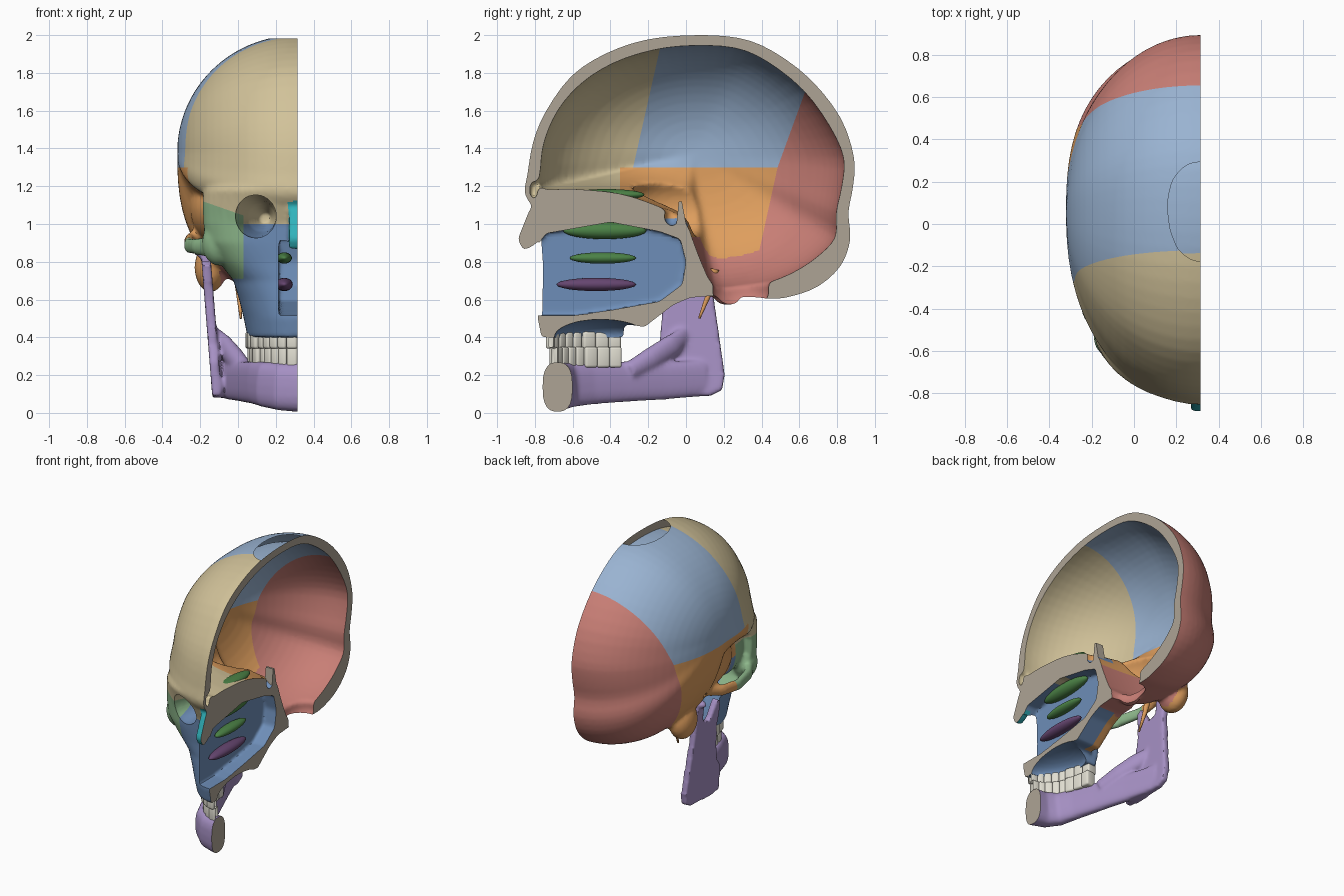
import bpy, bmesh
from math import sin, cos, pi, radians, atan2, copysign
from mathutils import Vector, Matrix

if "Cube" in bpy.data.objects:
    bpy.data.objects.remove(bpy.data.objects["Cube"])

P = 0.315  # x of the midline cut; u below is the distance sideways from it
COL = dict(frontal_bone=(.64, .54, .32), parietal_bone=(.32, .45, .64), occipital_bone=(.58, .21, .18),
           temporal_bone=(.73, .34, .11), cheek_bone=(.27, .48, .26), upper_jaw=(.155, .27, .48),
           nasal_bone=(.03, .45, .5), cut_face=(.42, .37, .30), lower_jaw=(.38, .28, .55),
           teeth=(.75, .73, .64), ethmoid=(.07, .22, .06), turbinate=(.13, .06, .16))
MAT = {}
for key, c in COL.items():
    MAT[key] = bpy.data.materials.new(key)
    MAT[key].diffuse_color = (*c, 1)


def V(u, y, z):
    return Vector((P - u, y, z))


def loft(bm, rings):
    rows = [[bm.verts.new(p) for p in r] for r in rings]
    n = len(rows[0])
    for a, b in zip(rows, rows[1:]):
        for i in range(n):
            bm.faces.new((a[i], a[(i + 1) % n], b[(i + 1) % n], b[i]))
    bm.faces.new(rows[0])
    bm.faces.new(rows[-1])


def ball(bm, u, y, z, a, b, c):
    bmesh.ops.create_uvsphere(bm, u_segments=32, v_segments=20, radius=1,
                              matrix=Matrix.Translation(V(u, y, z)) @ Matrix.Diagonal((a, b, c, 1)))


def prism(bm, prof, u0, u1, tilt=0):
    loft(bm, [[V(u + tilt * (z - .2), y, z) for y, z in prof] for u in (u0, u1)])


def tube(bm, path, power=1.0, n=20):
    pts, rings = [V(*p[:3]) for p in path], []
    for i, p in enumerate(path):
        t = (pts[min(i + 1, len(pts) - 1)] - pts[max(i - 1, 0)]).normalized()
        side = t.cross(Vector((0, 0, 1))).normalized()
        up = side.cross(t)
        ring = []
        for k in range(n):
            c, s = cos(2 * pi * k / n), sin(2 * pi * k / n)
            ring.append(pts[i] + side * p[3] * copysign(abs(c) ** power, c) + up * p[4] * copysign(abs(s) ** power, s))
        rings.append(ring)
    loft(bm, rings)


def smooth_loop(pts, steps=3):
    out, n = [], len(pts)
    for i in range(n):
        a, b, c, d = (Vector(pts[(i + k) % n]) for k in (-1, 0, 1, 2))
        for k in range(steps):
            t = k / steps
            out.append((2 * b + (c - a) * t + (2 * a - 5 * b + 4 * c - d) * t * t + (3 * b - a - 3 * c + d) * t ** 3) / 2)
    return out


def dome(bm, prof, width, start):
    cy, cz = .05, 1.38
    rings = []
    for k in range(21):
        phi = radians(start + (88 - start) * k / 20)
        ring = []
        for y, z in smooth_loop(prof):
            s = cos(phi) ** (1 - .25 * min(1, max(0, (cz - z) / .5)))
            ring.append(V(width * sin(phi), cy + (y - cy) * s, cz + (z - cz) * s))
        rings.append(ring)
    loft(bm, rings)


def make(bm, name, mat):
    if mat != "keep":
        bmesh.ops.recalc_face_normals(bm, faces=bm.faces[:])
    me = bpy.data.meshes.new(name)
    bm.to_mesh(me)
    ob = bpy.data.objects.new(name, me)
    bpy.context.collection.objects.link(ob)
    if mat in MAT:
        me.materials.append(MAT[mat])
    return ob


def fuse(bm, voxel, iterations, cutter=None):
    ob = make(bm, "work", None)
    m = ob.modifiers.new("blend", 'REMESH')
    m.mode, m.voxel_size = 'VOXEL', voxel
    m = ob.modifiers.new("soften", 'SMOOTH')
    m.factor, m.iterations = .5, iterations
    if cutter:
        m = ob.modifiers.new("hollow", 'BOOLEAN')
        m.operation, m.solver, m.object = 'DIFFERENCE', 'EXACT', cutter
    ev = ob.evaluated_get(bpy.context.evaluated_depsgraph_get())
    res = bmesh.new()
    res.from_mesh(ev.to_mesh())
    ev.to_mesh_clear()
    bpy.data.objects.remove(ob)
    return res


def bisect(bm, co, no, clear=False):
    return bmesh.ops.bisect_plane(bm, geom=bm.verts[:] + bm.edges[:] + bm.faces[:], dist=1e-5,
                                  plane_co=co, plane_no=no, clear_outer=clear)


def cut_midline(bm):
    cut = bisect(bm, (P, 0, 0), (1, 0, 0), True)["geom_cut"]
    bmesh.ops.triangle_fill(bm, use_beauty=True, edges=[e for e in cut if isinstance(e, bmesh.types.BMEdge)], normal=(1, 0, 0))


def split(bm, classify):
    bm.normal_update()
    names = []
    for f in bm.faces:
        c = f.calc_center_median()
        flat = P - c.x < .001 and abs(f.normal.x) > .95
        name = "cut_face" if flat else classify(P - c.x, c.y, c.z)
        if name not in names:
            names.append(name)
        f.material_index = names.index(name)
        f.smooth = True
    for e in bm.edges:
        e.smooth = e.calc_face_angle(0) < .75
    for i, name in enumerate(names):
        part = bm.copy()
        bmesh.ops.delete(part, geom=[f for f in part.faces if f.material_index != i], context='FACES')
        for f in part.faces:
            f.material_index = 0
        make(part, name, "keep").data.materials.append(MAT[name])


# hollows: brain space, nose, mouth, eye socket, spinal opening, sinus, ear
h = bmesh.new()
dome(h, [(-.765, 1.19), (-.77, 1.3), (-.75, 1.44), (-.68, 1.6), (-.56, 1.74), (-.39, 1.85), (-.18, 1.92), (.03, 1.945),
         (.26, 1.932), (.43, 1.86), (.62, 1.71), (.76, 1.52), (.835, 1.35), (.825, 1.2), (.795, 1.06), (.79, .93), (.7, .83),
         (.58, .75), (.45, .695), (.3, .66), (.15, .67), (.06, .85), (-.01, 1.02), (-.14, 1.09), (-.35, 1.16), (-.6, 1.185)],
     .58, -15)
ball(h, .37, -.02, 1.1, .15, .3, .16)
prism(h, [(-.95, .57), (-.95, .83), (-.8, .87), (-.74, .95), (-.4, 1.01), (-.14, .96), (-.03, .92), (0, .8), (-.02, .68),
          (-.14, .59), (-.39, .545), (-.6, .515), (-.8, .515)], -.2, .1)
ball(h, 0, -.45, .4, .2, .25, .095)
tube(h, [(.225, -1, 1.04, .11, .115), (.22, -.72, 1.04, .11, .115), (.19, -.5, 1.035, .075, .08), (.17, -.36, 1.03, .03, .03)])
ball(h, 0, .29, .65, .13, .15, .12)
ball(h, 0, -.806, 1.18, .05, .022, .048)
ball(h, 0, -.075, 1.04, .06, .04, .05)
ball(h, .595, .12, .93, .06, .03, .035)
cutter = make(fuse(h, .014, 3), "hollow_cutter", None)
cutter.hide_render = True

# braincase and face as one solid
s = bmesh.new()
dome(s, [(-.85, 1.15), (-.84, 1.26), (-.808, 1.44), (-.74, 1.6), (-.605, 1.785), (-.42, 1.905), (-.2, 1.978), (.05, 2.0),
         (.28, 1.985), (.46, 1.915), (.66, 1.765), (.82, 1.56), (.89, 1.35), (.885, 1.2), (.86, 1.06), (.87, .92), (.82, .78),
         (.7, .67), (.55, .615), (.43, .605), (.14, .62), (-.02, .75), (-.2, .98), (-.5, 1.05), (-.75, 1.06)], .637, -10)
face = [(.40, .265, -.765, -.33), (.5, .285, -.785, -.33), (.6, .31, -.78, -.36), (.7, .34, -.77, -.4), (.8, .42, -.765, -.47),
        (.9, .485, -.77, -.5), (1.0, .5, -.775, -.5), (1.1, .505, -.815, -.5), (1.18, .5, -.85, -.48), (1.25, .47, -.83, -.4),
        (1.3, .42, -.8, -.4)]
loft(s, [[V(-.05, f, z)] + [V(w * sin(k * pi / 24), b - (b - f) * cos(k * pi / 24) ** (.82 if z < 1.1 else 1), z) for k in range(13)]
         + [V(-.05, b, z)] for z, w, f, b in face])
prism(s, [(-.6, .48), (-.38, .48), (-.22, .455), (-.07, .57), (.02, .61), (.14, .62), (.05, .88), (-.01, 1.02), (-.14, 1.07),
          (-.6, 1.1)], -.05, .2)
prism(s, [(-.78, 1.14), (-.83, 1.07), (-.89, .92), (-.86, .86), (-.81, .885), (-.72, .97)], -.05, .045)
ball(s, .38, 0, 1.08, .19, .36, .2)
ball(s, .33, -.35, 1.05, .15, .22, .2)
ball(s, .42, -.54, .9, .085, .09, .12)
ball(s, .46, .24, .77, .085, .12, .13)
ball(s, .1, .22, .63, .055, .08, .06)
tube(s, [(.44, -.56, .88, .04, .06), (.53, -.42, .88, .03, .045), (.575, -.24, .885, .026, .04), (.57, -.06, .91, .03, .04),
         (.5, .07, .95, .04, .05)])
skull = fuse(s, .0135, 5, cutter)
bpy.data.objects.remove(cutter)
cut_midline(skull)
for co, no in [((0, -.28, 1.3), (0, 1, -.226)), ((0, .485, 1.3), (0, 1, -.364)), ((0, .485, 1.3), (0, 1, -.22)),
               ((0, 0, 1.3), (0, 0, 1)), ((0, -.35, 0), (0, 1, 0)), ((P - .5, 0, 1.12), (.35, 0, 1)), ((0, 0, 1), (0, 0, 1)),
               ((0, 0, .93), (0, 0, 1)), ((P - .285, 0, 0), (1, 0, 0)), ((0, 0, 1.981), (0, 0, 1))]:
    bisect(skull, co, no)
skull.normal_update()
# open flat spot on the crown
bmesh.ops.delete(skull, geom=[f for f in skull.faces if f.calc_center_median().z > 1.981 and
                              not (f.calc_center_median().x > P - .001 and abs(f.normal.x) > .95)], context='FACES')


def bone(u, y, z):
    if y > .485 + (.364 if z > 1.3 else .22) * (z - 1.3):
        return "occipital_bone"
    if z > 1.3:
        return "frontal_bone" if y < -.28 + .226 * (z - 1.3) else "parietal_bone"
    if y < -.76 and u < .047 and .84 < z < 1.12:
        return "nasal_bone"
    if y < -.35 and z > (1.12 - .35 * (.5 - u) if u > .285 else 1.0):
        return "frontal_bone"
    if (y < -.35 and u > .285 and z > .71) or (u > .48 and y < -.2 and .8 < z < .96):
        return "cheek_bone"
    if z < 1.03 and (y < -.3 or (u < .13 and y < .01)):
        return "upper_jaw"
    return "occipital_bone" if z < .93 and u < .41 and y > 0 else "temporal_bone"


split(skull, bone)

# lower jaw: curved body, upright branch and the ridge between them
j = bmesh.new()
tube(j, [(-.06, -.68, .137, .08, .132), (0, -.68, .137, .08, .132), (.09, -.665, .14, .07, .127), (.17, -.61, .15, .058, .12),
         (.22, -.5, .16, .05, .115), (.28, -.34, .165, .045, .108), (.36, -.12, .17, .04, .1), (.43, .1, .185, .03, .095)], .75)
prism(j, [(-.2, .27), (-.14, .36), (-.12, .6), (-.145, .78), (-.1, .81), (-.02, .68), (.05, .7), (.06, .85), (.13, .87),
          (.145, .62), (.205, .2), (.19, .12), (.13, .09), (-.1, .08), (-.2, .09)], .41, .46, .08)
tube(j, [(.27, -.3, .22, .04, .05), (.33, -.18, .29, .045, .06), (.39, -.07, .36, .035, .06), (.44, 0, .42, .02, .04)])
ball(j, .49, .1, .85, .06, .035, .03)
jaw = fuse(j, .012, 5)
cut_midline(jaw)
split(jaw, lambda u, y, z: "lower_jaw")

# teeth along an elliptical arch
for name, z0, z1, k in (("upper_teeth", .34, .43, 1.0), ("lower_teeth", .24, .35, .95)):
    b, t = bmesh.new(), 0
    for w in (.062, .052, .056, .055, .055, .075, .075, .07):
        du, dy = .265 * cos(t), .41 * sin(t)
        t += w / 2 / Vector((du, dy)).length
        du, dy = .265 * cos(t), .41 * sin(t)
        m = Matrix.Translation(V(.24 * k * sin(t), -.315 - .405 * k * cos(t), (z0 + z1) / 2)) @ Matrix.Rotation(atan2(dy, -du), 4, 'Z')
        bmesh.ops.create_cube(b, size=1, matrix=m @ Matrix.Diagonal((w * .94, .045 + .03 * (w > .065), z1 - z0, 1)))
        t += w / 2 / Vector((du, dy)).length
    bmesh.ops.bevel(b, geom=b.edges[:], offset=.013, segments=3, profile=.5, affect='EDGES')
    bisect(b, (P, 0, 0), (1, 0, 0), True)
    for f in b.faces:
        f.smooth = True
    make(b, name, "teeth")

# small parts: nasal shelves, ethmoid, needle-like process, saddle ridge
for name, mat, args in (("middle_turbinate", "ethmoid", (.07, -.44, .82, .04, .175, .03)),
                        ("lower_turbinate", "turbinate", (.07, -.475, .68, .045, .21, .035)),
                        ("ethmoid_roof", "ethmoid", (.08, -.43, .965, .05, .22, .045)),
                        ("ethmoid_plate", "ethmoid", (.07, -.42, 1.155, .05, .2, .03))):
    b = bmesh.new()
    ball(b, *args)
    for f in b.faces:
        f.smooth = True
    make(b, name, mat)
b = bmesh.new()
tube(b, [(.32, .15, .76, .025, .025), (.31, .125, .64, .016, .016), (.30, .07, .5, .006, .006)])
make(b, "styloid_process", "temporal_bone")
b = bmesh.new()
prism(b, [(-.055, .96), (-.038, 1.12), (-.022, 1.12), (.01, .95)], 0, .06)
make(b, "saddle_ridge", "cut_face")

for m in bpy.data.materials:
    if m.users and not m.is_grease_pencil:
        m.use_nodes = True
        m.node_tree.nodes["Principled BSDF"].inputs["Base Color"].default_value = m.diffuse_color
